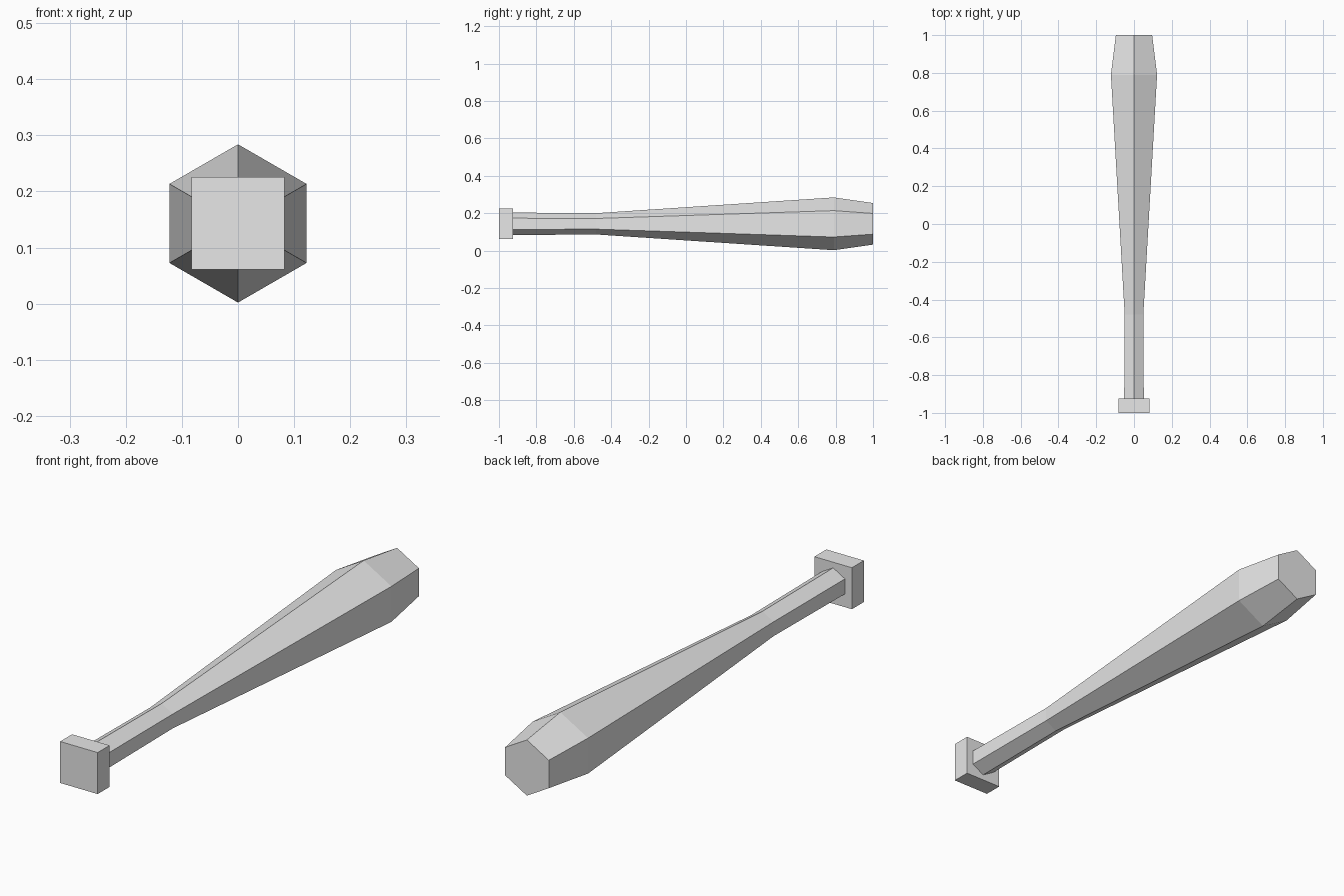
import bpy
import bmesh
from math import cos, sin, pi
from mathutils import Vector

cube = bpy.data.objects.get("Cube")
if cube:
    bpy.data.objects.remove(cube, do_unlink=True)

AXIS_Z = 0.143
SIDES = 6

grey = bpy.data.materials.new("plain grey")
grey.use_nodes = True
colour = (0.8, 0.8, 0.8, 1)
grey.diffuse_color = colour
grey.node_tree.nodes["Principled BSDF"].inputs["Base Color"].default_value = colour


def add_object(name, bm):
    bmesh.ops.recalc_face_normals(bm, faces=bm.faces)
    mesh = bpy.data.meshes.new(name)
    bm.to_mesh(mesh)
    bm.free()
    mesh.materials.append(grey)
    obj = bpy.data.objects.new(name, mesh)
    bpy.context.collection.objects.link(obj)
    return obj


# Tapered six-sided shaft: handle, swelling barrel and bevelled tip
profile = [(-0.925, 0.06), (-0.48, 0.057), (0.79, 0.141), (1.0, 0.111)]
bm = bmesh.new()
rings = []
for y, radius in profile:
    angles = [pi / 2 + 2 * pi * i / SIDES for i in range(SIDES)]
    rings.append([bm.verts.new((radius * cos(a), y, AXIS_Z + radius * sin(a)))
                  for a in angles])
for lower, upper in zip(rings, rings[1:]):
    for i in range(SIDES):
        j = (i + 1) % SIDES
        bm.faces.new((lower[i], lower[j], upper[j], upper[i]))
bm.faces.new(rings[0])
bm.faces.new(rings[-1])
add_object("shaft", bm)

# Square knob at the end of the handle
bm = bmesh.new()
bmesh.ops.create_cube(bm, size=1)
bmesh.ops.scale(bm, vec=Vector((0.165, 0.075, 0.165)), verts=bm.verts)
bmesh.ops.translate(bm, vec=Vector((0, -0.9625, AXIS_Z)), verts=bm.verts)
add_object("knob", bm)
